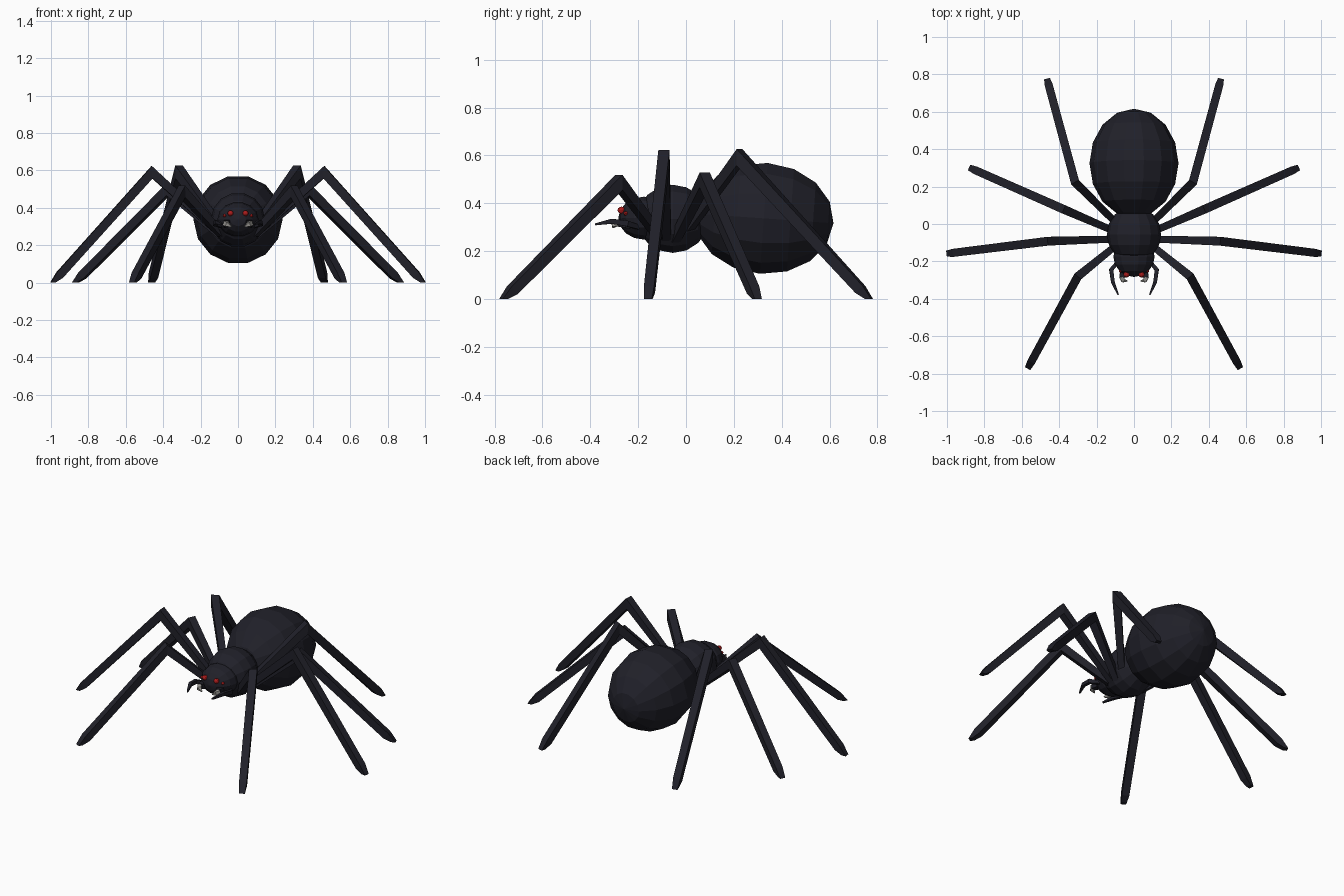
import bpy, bmesh, math
from mathutils import Vector, Matrix

if "Cube" in bpy.data.objects:
    bpy.data.objects.remove(bpy.data.objects["Cube"])


def material(name, rgb):
    m = bpy.data.materials.new(name)
    m.diffuse_color = (*rgb, 1)
    m.use_nodes = True
    m.node_tree.nodes["Principled BSDF"].inputs["Base Color"].default_value = m.diffuse_color
    return m


BLACK = material("blue black", (0.0145, 0.0145, 0.022))
RED = material("eye red", (0.42, 0.012, 0.012))
GREY = material("fang grey", (0.35, 0.34, 0.32))


def finish(bm, name, mat):
    bmesh.ops.recalc_face_normals(bm, faces=bm.faces)
    me = bpy.data.meshes.new(name)
    bm.to_mesh(me)
    bm.free()
    me.materials.append(mat)
    ob = bpy.data.objects.new(name, me)
    bpy.context.collection.objects.link(ob)
    return ob


def ellipsoid(name, centre, radii, mat, segs=14, rings=8, tilt=0):
    """Faceted ball with its poles along y."""
    bm = bmesh.new()
    bmesh.ops.create_uvsphere(bm, u_segments=segs, v_segments=rings, radius=1)
    m = (Matrix.Translation(centre) @ Matrix.Rotation(math.radians(tilt), 4, 'X')
         @ Matrix.Diagonal((*radii, 1)) @ Matrix.Rotation(math.pi / 2, 4, 'X')
         @ Matrix.Rotation(math.pi / 2, 4, 'Z'))
    bmesh.ops.transform(bm, matrix=m, verts=bm.verts)
    return finish(bm, name, mat)


def limb(name, points, widths, mat, flat_end=False):
    """Square tube through the points, mitred at the joints."""
    pts = [Vector(p) for p in points]
    bm = bmesh.new()
    rings = []
    for i, p in enumerate(pts):
        a = (p - pts[i - 1]).normalized() if i else None
        b = (pts[i + 1] - p).normalized() if i < len(pts) - 1 else None
        a, b = a or b, b or a
        t = (a + b).normalized()
        side = Vector((-t.y, t.x, 0)).normalized()
        up = t.cross(side).normalized()
        h = widths[i] / 2
        stretch = 1 / max(0.5, t.dot(a))
        if flat_end and i == len(pts) - 1:      # foot sits flat on the ground
            up = side.cross(Vector((0, 0, 1)))
            stretch = 0.8
        rings.append([bm.verts.new(p + side * h * s + up * h * u * stretch)
                      for s, u in ((-1, -1), (1, -1), (1, 1), (-1, 1))])
    for r, q in zip(rings, rings[1:]):
        for k in range(4):
            bm.faces.new((r[k], r[(k + 1) % 4], q[(k + 1) % 4], q[k]))
    bm.faces.new(rings[0])
    bm.faces.new(rings[-1])
    return finish(bm, name, mat)


# Body
ellipsoid("abdomen", (0, 0.325, 0.337), (0.238, 0.292, 0.238), BLACK, 14, 8, -4)
ellipsoid("thorax", (0, -0.055, 0.335), (0.145, 0.15, 0.146), BLACK, 14, 8)
ellipsoid("head", (0, -0.175, 0.338), (0.11, 0.108, 0.092), BLACK, 14, 8)

# Legs: hip, knee, foot on the right side, mirrored to the left
LEGS = {
    "front_leg": ((0.09, -0.11, 0.26), (0.30, -0.28, 0.487), (0.563, -0.762, 0)),
    "second_leg": ((0.09, -0.08, 0.255), (0.46, -0.092, 0.59), (0.99, -0.157, 0)),
    "third_leg": ((0.09, -0.045, 0.25), (0.375, 0.078, 0.497), (0.87, 0.297, 0)),
    "rear_leg": ((0.08, -0.01, 0.27), (0.315, 0.223, 0.592), (0.462, 0.765, 0)),
}
for s, label in ((1, "right"), (-1, "left")):
    def flip(p):
        return (p[0] * s, p[1], p[2])

    for name, (hip, knee, foot) in LEGS.items():
        k, f = Vector(knee), Vector(foot)
        ankle = f + (k - f).normalized() * 0.055
        limb(f"{label}_{name}", [flip(p) for p in (hip, knee, ankle, foot)],
             (0.036, 0.047, 0.043, 0.032), BLACK, True)

    # Feelers, fangs and eyes
    limb(f"{label}_feeler",
         [flip(p) for p in ((0.085, -0.20, 0.30), (0.122, -0.245, 0.315),
                            (0.113, -0.31, 0.325), (0.085, -0.378, 0.312))],
         (0.018, 0.022, 0.02, 0.008), BLACK)
    limb(f"{label}_fang_base",
         [flip(p) for p in ((0.055, -0.235, 0.315), (0.062, -0.285, 0.318))],
         (0.04, 0.03), BLACK)
    limb(f"{label}_fang",
         [flip(p) for p in ((0.068, -0.282, 0.318), (0.058, -0.302, 0.312),
                            (0.035, -0.305, 0.298))],
         (0.024, 0.02, 0.005), GREY)
    ellipsoid(f"{label}_large_eye", flip((0.04, -0.27, 0.371)),
              (0.016, 0.016, 0.016), RED, 10, 6)
    ellipsoid(f"{label}_small_eye", flip((0.072, -0.252, 0.358)),
              (0.009, 0.009, 0.009), RED, 8, 6)
